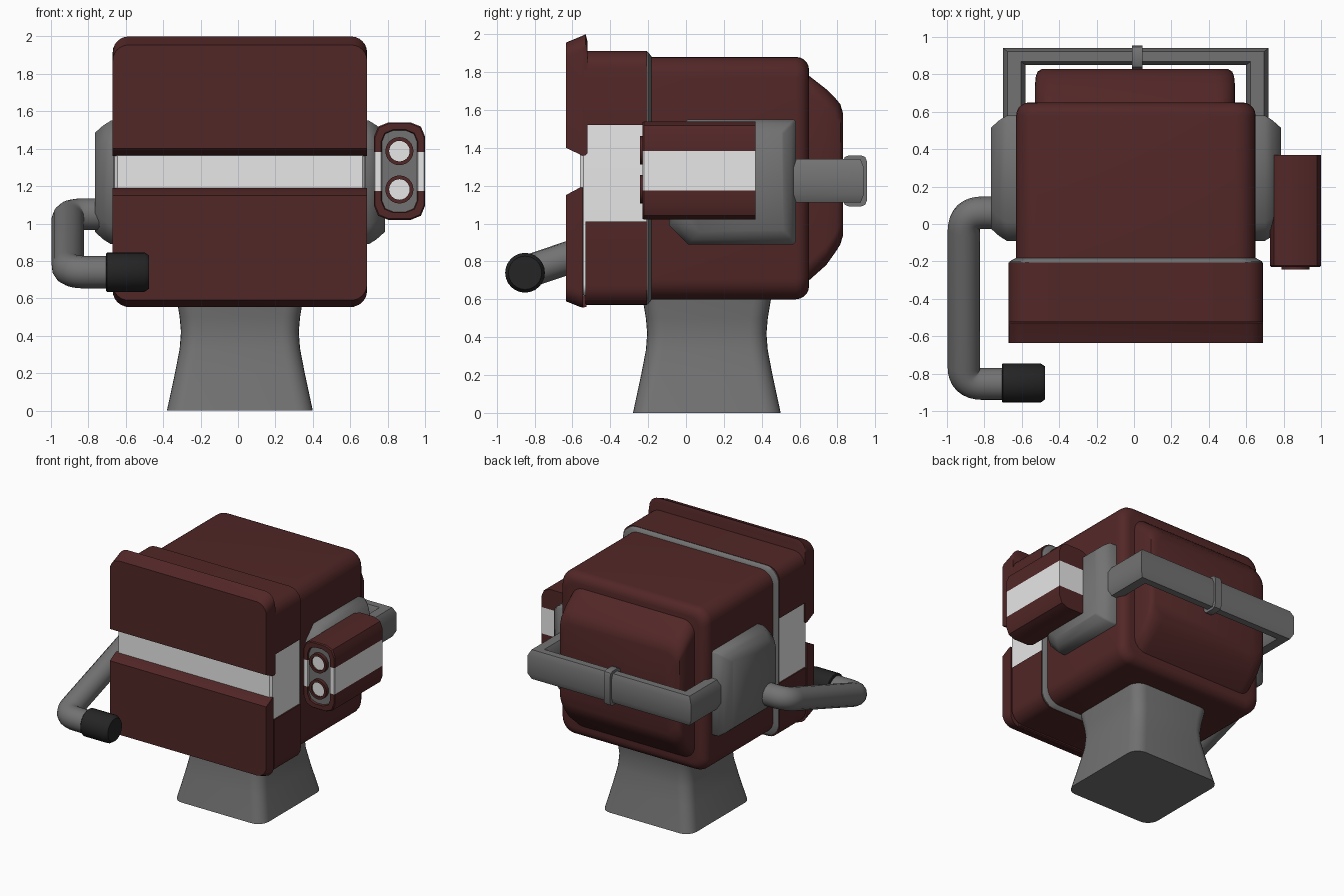
import bpy, bmesh, math
from mathutils import Vector

if "Cube" in bpy.data.objects:
    bpy.data.objects.remove(bpy.data.objects["Cube"])


def material(name, col):
    m = bpy.data.materials.new(name)
    m.diffuse_color = (*col, 1)
    m.use_nodes = True
    m.node_tree.nodes["Principled BSDF"].inputs["Base Color"].default_value = m.diffuse_color
    return m


RED = material("dark red", (0.085, 0.02, 0.02))
GREY = material("mid grey", (0.17, 0.17, 0.17))
WHITE = material("off white", (0.8, 0.8, 0.8))
BLACK = material("rubber black", (0.018, 0.018, 0.018))


def skin(name, rings, mats, rule=None, cuts=(), angle=35):
    """Skin a row of 3D rings, cap the ends, colour the faces by rule."""
    bm = bmesh.new()
    vs = [[bm.verts.new(p) for p in r] for r in rings]
    n = len(vs[0])
    for a, b in zip(vs, vs[1:]):
        for i in range(n):
            j = (i + 1) % n
            bm.faces.new((a[i], a[j], b[j], b[i]))
    bm.faces.new(vs[0])
    bm.faces.new(vs[-1])
    bmesh.ops.remove_doubles(bm, verts=bm.verts, dist=0.0003)
    bmesh.ops.recalc_face_normals(bm, faces=bm.faces)
    for z in cuts:
        bmesh.ops.bisect_plane(bm, geom=bm.verts[:] + bm.edges[:] + bm.faces[:],
                               plane_co=(0, 0, z), plane_no=(0, 0, 1))
    if rule:
        for f in bm.faces:
            f.material_index = rule(f.calc_center_median(), f.normal)
    me = bpy.data.meshes.new(name)
    bm.to_mesh(me)
    bm.free()
    for m in mats:
        me.materials.append(m)
    ob = bpy.data.objects.new(name, me)
    bpy.context.collection.objects.link(ob)
    smooth(ob, angle)
    return ob


def smooth(ob, angle=35):
    bpy.ops.object.select_all(action='DESELECT')
    ob.select_set(True)
    bpy.context.view_layer.objects.active = ob
    bpy.ops.object.shade_smooth_by_angle(angle=math.radians(angle))


def loft(name, axis, rings, mats, **kw):
    """Loft 2D rings [(position, points)] along x, y or z."""
    put = {'x': lambda t, p: (t, p[0], p[1]),
           'y': lambda t, p: (p[0], t, p[1]),
           'z': lambda t, p: (p[0], p[1], t)}[axis]
    return skin(name, [[put(t, p) for p in pts] for t, pts in rings], mats, **kw)


def rect(a0, a1, b0, b1, r=0.1, n=6):
    """Rectangle with rounded corners (n=1 gives chamfers)."""
    rs = r if isinstance(r, tuple) else (r,) * 4
    pts = []
    for k, (a, b, sa, sb) in enumerate(((a0, b0, 1, 1), (a1, b0, -1, 1),
                                        (a1, b1, -1, -1), (a0, b1, 1, -1))):
        for i in range(n + 1):
            t = math.pi + k * math.pi / 2 + i / n * math.pi / 2
            pts.append((a + sa * rs[k] + rs[k] * math.cos(t),
                        b + sb * rs[k] + rs[k] * math.sin(t)))
    return pts


def circle(a, b, r, n=24):
    return [(a + r * math.cos(2 * math.pi * i / n),
             b + r * math.sin(2 * math.pi * i / n)) for i in range(n)]


# flared neck
loft("neck", 'z', [(z, rect(0.01 - h, 0.01 + h, 0.11 - h, 0.11 + h, 0.09))
     for z, h in ((0, .39), (.2, .347), (.33, .322), (.42, .315), (.5, .322), (.64, .345))],
     [GREY])

# rear head shell with a rounded back edge
body = [(-0.19, rect(-.63, .65, .6, 1.88, .11))]
for i in range(6):
    t = i / 5 * math.pi / 2
    d = .07 * (1 - math.cos(t))
    body.append((.58 + .07 * math.sin(t), rect(-.63 + d, .65 - d, .6 + d, 1.88 - d, .11 - d * .6)))
loft("head_shell", 'y', body, [RED])

# raised back panel
loft("back_panel", 'y', [(y, rect(-.53 + d, .54 - d, z0, z1, .1)) for y, d, z0, z1 in
     ((.6, 0, .70, 1.78), (.65, 0, .70, 1.78), (.74, 0, .78, 1.71), (.79, 0.005, .85, 1.66),
      (.815, .015, .89, 1.63), (.83, .04, .94, 1.58))], [RED])

# grey seam between rear shell and front frame
loft("seam", 'y', [(-.21, rect(-.665, .685, .57, 1.91, .11)),
                   (-.2, rect(-.665, .685, .575, 1.905, .11)),
                   (-.182, rect(-.632, .652, .598, 1.882, .11))], [GREY])

# white core that shows as visor and side bands
loft("white_core", 'y', [(-.56, rect(-.645, .665, .64, 1.8, .06)),
                         (-.54, rect(-.66, .68, .62, 1.82, .06)),
                         (-.205, rect(-.66, .68, .62, 1.82, .06))], [WHITE])

# red front frame, above and below the band
for name, z0, z1, r, y0 in (("upper_frame", 1.52, 1.91, (0, 0, .1, .1), -.54),
                            ("lower_frame", .57, 1.01, (.1, .1, 0, 0), -.53)):
    loft(name, 'y', [(y0, rect(-.67, .69, z0, z1, r)),
                     (-.205, rect(-.67, .69, z0, z1, r))], [RED])

# face plates with slanted top and bottom edges
R = (0, 0, .085, .085)
loft("upper_face_plate", 'y', [(-.635, rect(-.67, .69, 1.40, 1.955, R)),
                               (-.55, rect(-.67, .69, 1.36, 1.99, R)),
                               (-.53, rect(-.67, .69, 1.36, 2.0, R)),
                               (-.52, rect(-.67, .69, 1.37, 1.96, R))], [RED])
R = (.085, .085, 0, 0)
loft("lower_face_plate", 'y', [(-.635, rect(-.67, .69, .59, 1.15, R)),
                               (-.56, rect(-.67, .69, .56, 1.19, R)),
                               (-.543, rect(-.67, .69, .555, 1.19, R))], [RED])
loft("lower_plate_lip", 'y', [(-.55, rect(-.6, .62, .555, .62, 0)),
                              (-.525, rect(-.6, .62, .56, .62, 0))], [RED])

# ear blocks, mirrored about the head centre
for name, s in (("right_ear", 1), ("left_ear", -1)):
    ch = (.1, 0.012, 0.012, .1)
    loft(name, 'x', [(.01 + s * x, rect(-.09 + d, .58 - d, .89 + d, 1.55 - d, ch, 1))
         for x, d in ((.6, 0), (.69, 0), (.73, .025), (.775, .065))], [GREY], angle=50)

# rear handle: mitred bar with chamfered section
section = [(-1, -.07), (-.6, -.115), (.6, -.115), (1, -.07),
           (1, .07), (.6, .115), (-.6, .115), (-1, .07)]
path = [((-.64, .4), (-.06, 0)), ((-.64, .895), (-.06, .045)),
        ((.66, .895), (.06, .045)), ((.66, .4), (.06, 0))]
skin("rear_handle", [[(m[0] + u * h[0], m[1] + u * h[1], 1.225 + z) for u, z in section]
                     for m, h in path], [GREY], angle=30)
loft("handle_collar", 'x', [(x, rect(.83, .955, 1.09, 1.36, .03, 2)) for x in (-.01, .045)],
     [GREY])

# bent microphone arm with filleted corners
corners = [Vector(p) for p in ((-.68, .06, 1.05), (-.91, .06, 1.05),
                               (-.91, -.855, .74), (-.6, -.855, .74))]
pts = [corners[0]]
for a, b, c in zip(corners, corners[1:], corners[2:]):
    p, q = b + (a - b).normalized() * .1, b + (c - b).normalized() * .1
    for i in range(9):
        t = i / 8
        pts.append(p * (1 - t) ** 2 + b * 2 * t * (1 - t) + q * t * t)
pts.append(corners[-1])
cu = bpy.data.curves.new("microphone_arm", 'CURVE')
cu.dimensions = '3D'
cu.bevel_depth = .087
cu.bevel_resolution = 5
cu.use_fill_caps = True
sp = cu.splines.new('POLY')
sp.points.add(len(pts) - 1)
for sp_pt, p in zip(sp.points, pts):
    sp_pt.co = (*p, 1)
cu.materials.append(GREY)
arm = bpy.data.objects.new("microphone_arm", cu)
bpy.context.collection.objects.link(arm)
bpy.ops.object.select_all(action='DESELECT')
arm.select_set(True)
bpy.context.view_layer.objects.active = arm
bpy.ops.object.convert(target='MESH')
smooth(bpy.context.object)

# black microphone tip
loft("microphone_tip", 'x', [(x, circle(-.85, .74, r)) for x, r in
     ((-.705, .1), (-.7, .105), (-.5, .105), (-.475, .088))], [BLACK])


# side lamp pod: red with a white middle band and a grey recessed front
def pod_rule(c, n):
    if n.y < -.9 and c.y > -.225:
        return 2
    return 1 if 1.175 < c.z < 1.382 else 0


def pod(d):
    return rect(.727 + d, 1 - d, 1.02 + d, 1.54 - d, .075 - d * .3, 2)


loft("lamp_pod", 'y', [(-.215, pod(.042)), (-.23, pod(.038)), (-.23, pod(.006)),
                       (-.222, pod(0)), (.368, pod(0))],
     [RED, WHITE, GREY], rule=pod_rule, cuts=(1.175, 1.382))

# two lamps: red ring and white lens
for name, z in (("upper_lamp", 1.387), ("lower_lamp", 1.182)):
    loft(name, 'y', [(y, circle(.863, z, r)) for y, r in
         ((-.2, .075), (-.243, .075), (-.243, .055), (-.23, .055))], [RED, WHITE],
         rule=lambda c, n: int(n.y < -.9 and -.235 < c.y < -.22))
